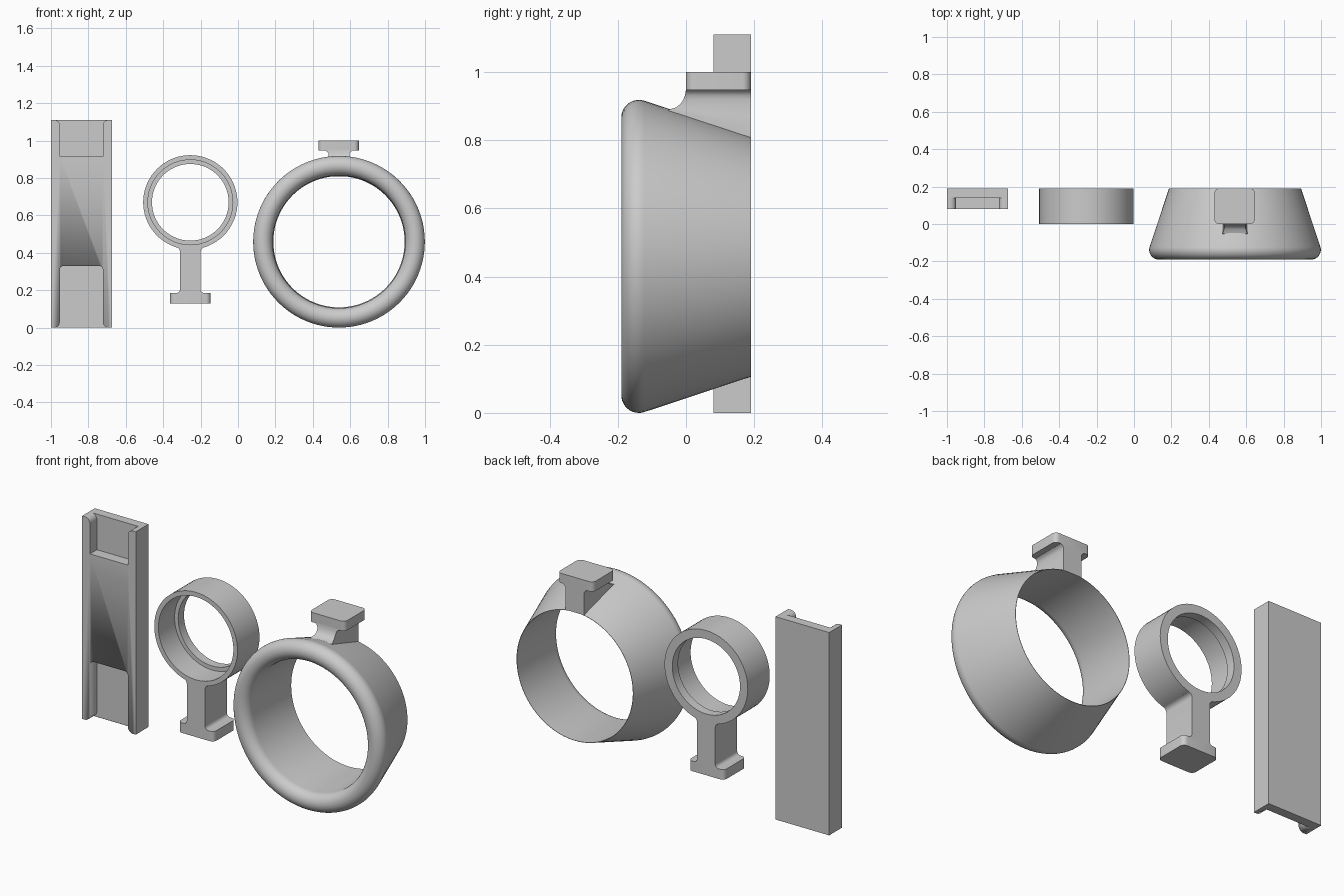
import bpy, bmesh
from math import sin, cos, pi, radians

if "Cube" in bpy.data.objects:
    bpy.data.objects.remove(bpy.data.objects["Cube"])


def finish(name, bm, smooth=True):
    bmesh.ops.recalc_face_normals(bm, faces=bm.faces)
    me = bpy.data.meshes.new(name)
    bm.to_mesh(me)
    bm.free()
    ob = bpy.data.objects.new(name, me)
    bpy.context.collection.objects.link(ob)
    if smooth:
        bpy.ops.object.select_all(action='DESELECT')
        ob.select_set(True)
        bpy.context.view_layer.objects.active = ob
        bpy.ops.object.shade_smooth_by_angle(angle=radians(35))
    return ob


def loft(name, rings, cap=True, closed=False):
    """Skin a list of equal-length rings of points."""
    bm = bmesh.new()
    vs = [[bm.verts.new(p) for p in r] for r in rings]
    n = len(vs[0])
    pairs = list(zip(vs, vs[1:])) + ([(vs[-1], vs[0])] if closed else [])
    for a, b in pairs:
        for i in range(n):
            j = (i + 1) % n
            bm.faces.new((a[i], a[j], b[j], b[i]))
    if cap and not closed:
        bm.faces.new(vs[0])
        bm.faces.new(vs[-1])
    return finish(name, bm)


def prism(name, xz, y0, y1):
    return loft(name, [[(x, y, z) for x, z in xz] for y in (y0, y1)])


def mirrored(cx, half):
    """Full outline from the right half, listed bottom to top."""
    return [(cx + x, z) for x, z in half] + [(cx - x, z) for x, z in reversed(half)]


def arc(cx, cz, r, a0, a1, n=6):
    return [(cx + r * cos(radians(a0 + (a1 - a0) * i / n)),
             cz + r * sin(radians(a0 + (a1 - a0) * i / n))) for i in range(n + 1)]


def lathe(name, cx, cz, profile, seg):
    """Turn a closed (radius, y) profile around a y-parallel axis."""
    rings = [[(cx + r * cos(2 * pi * i / seg), y, cz + r * sin(2 * pi * i / seg))
              for r, y in profile] for i in range(seg)]
    return loft(name, rings, closed=True)


def foot(name, cx, z0, z1):
    """Mounting foot: slab with rounded vertical corners."""
    r, hw, y0, y1 = 0.025, 0.108, 0.0, 0.19
    pts = (arc(cx + hw - r, y1 - r, r, 0, 90) + arc(cx - hw + r, y1 - r, r, 90, 180)
           + arc(cx - hw + r, y0 + r, r, 180, 270) + arc(cx + hw - r, y0 + r, r, 270, 360))
    return loft(name, [[(x, y, z) for x, y in pts] for z in (z0, z1)])


# Rail plate with a pocket open at each end
PX = -0.8375
plate = prism("rail_plate", [(-1, 0), (-0.675, 0), (-0.675, 1.11), (-1, 1.11)], 0.08, 0.19)
r = 0.03
lower = ([(0.145, -0.05)] + arc(0.145, r, r, 270, 180)
         + arc(0.095, 0.31, 0.02, 0, 90))
upper = ([(0.115, 0.915)] + arc(0.145, 1.11 - r, r, 180, 90) + [(0.145, 1.16)])
for nm, half in (("lower_pocket_cutter", lower), ("upper_pocket_cutter", upper)):
    cut = prism(nm, mirrored(PX, half), 0.0, 0.14)
    cut.hide_render = True
    cut.hide_viewport = True
    m = plate.modifiers.new(nm, 'BOOLEAN')
    m.operation, m.solver, m.object = 'DIFFERENCE', 'EXACT', cut

# Small stepped ring, its filleted stem and foot
SX = -0.255
lathe("small_ring", SX, 0.67,
      [(0.252, 0), (0.252, 0.19), (0.205, 0.19), (0.205, 0.14), (0.227, 0.14), (0.227, 0)], 72)
stem_half = ([(0.075, 0.18)] + arc(0.075, 0.205, 0.02, 270, 180)
             + arc(0.08, 0.405, 0.025, 180, 100) + [(0.07, 0.439)])
prism("small_ring_stem", mirrored(SX, stem_half), 0.0, 0.19)
foot("small_ring_foot", SX, 0.13, 0.185)

# Large tapered ring with a rounded front lip
BX, BZ = 0.54, 0.459
lip = arc(0.407, -0.138, 0.052, 180, 360 + 17, 16)
lathe("large_ring", BX, BZ, lip + [(0.353, 0.19), (0.351, 0.19)], 96)

# Large ring stem: front half width, back half width, front y, front z, back z
levels = [(0.078, 0.078, 0.000, 0.950, 0.950),
          (0.064, 0.064, -0.001, 0.942, 0.942),
          (0.057, 0.057, -0.003, 0.932, 0.932),
          (0.055, 0.055, -0.008, 0.918, 0.920),
          (0.055, 0.055, -0.016, 0.906, 0.900),
          (0.058, 0.055, -0.029, 0.896, 0.870),
          (0.066, 0.055, -0.052, 0.889, 0.840),
          (0.066, 0.055, -0.060, 0.870, 0.808)]
loft("large_ring_stem",
     [[(BX - f, yf, zf), (BX + f, yf, zf), (BX + b, 0.19, zb), (BX - b, 0.19, zb)]
      for f, b, yf, zf, zb in levels])
foot("large_ring_foot", BX - 0.002, 0.947, 1.0)
